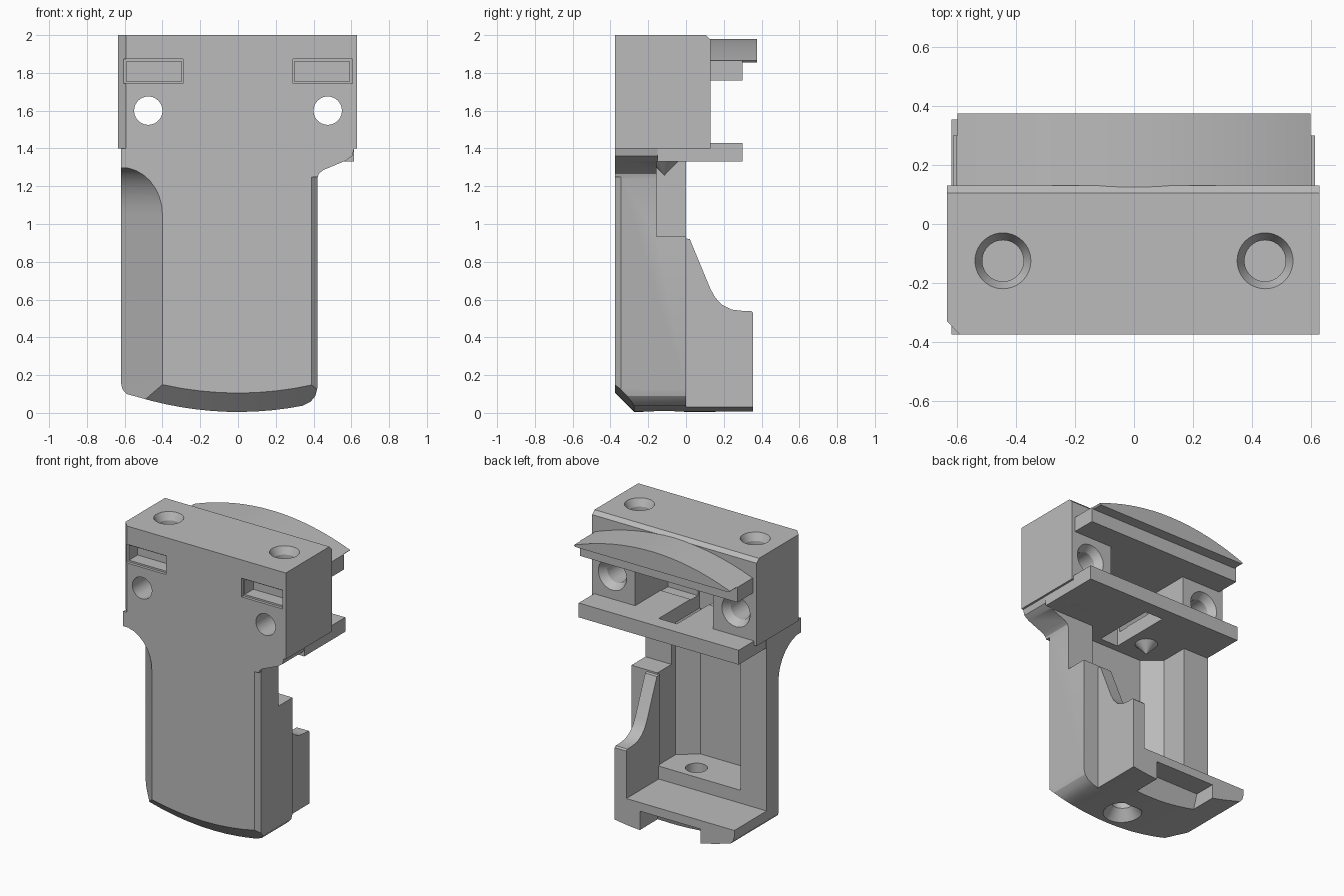
import bpy, bmesh, math
from mathutils import Matrix

old = bpy.data.objects.get("Cube")
if old:
    bpy.data.objects.remove(old, do_unlink=True)

grey = bpy.data.materials.new("matte grey")
grey.use_nodes = True
colour = (0.5, 0.5, 0.5, 1)
grey.diffuse_color = colour
grey.node_tree.nodes["Principled BSDF"].inputs["Base Color"].default_value = colour


def finish(name, bm):
    bmesh.ops.recalc_face_normals(bm, faces=bm.faces)
    mesh = bpy.data.meshes.new(name)
    bm.to_mesh(mesh)
    bm.free()
    ob = bpy.data.objects.new(name, mesh)
    bpy.context.collection.objects.link(ob)
    mesh.materials.append(grey)
    return ob


def loft(name, rings):
    """Skin closed rings of equal length and cap both ends."""
    bm = bmesh.new()
    rows = [[bm.verts.new(p) for p in ring] for ring in rings]
    n = len(rows[0])
    for a, b in zip(rows, rows[1:]):
        for i in range(n):
            j = (i + 1) % n
            bm.faces.new((a[i], a[j], b[j], b[i]))
    bm.faces.new(rows[0])
    bm.faces.new(rows[-1])
    return finish(name, bm)


def prism(name, pts, axis, lo, hi):
    place = {"x": lambda p, t: (t, p[0], p[1]),
             "y": lambda p, t: (p[0], t, p[1]),
             "z": lambda p, t: (p[0], p[1], t)}[axis]
    return loft(name, [[place(p, t) for p in pts] for t in (lo, hi)])


def box(name, x, y, z):
    return prism(name, [(x[0], y[0]), (x[1], y[0]), (x[1], y[1]), (x[0], y[1])], "z", *z)


def rod(name, x, y, z, r1, r2, length, axis="z"):
    """Cone or cylinder centred on a point; r1 is the low end."""
    bm = bmesh.new()
    bmesh.ops.create_cone(bm, cap_ends=True, segments=40, radius1=r1, radius2=r2, depth=length)
    if axis == "y":
        bmesh.ops.rotate(bm, verts=bm.verts, matrix=Matrix.Rotation(-math.pi / 2, 3, "X"))
    bmesh.ops.translate(bm, verts=bm.verts, vec=(x, y, z))
    return finish(name, bm)


def cut(target, *cutters):
    for c in cutters:
        m = target.modifiers.new("cut", "BOOLEAN")
        m.operation, m.solver, m.object = "DIFFERENCE", "EXACT", c
        bpy.context.view_layer.update()
        done = bpy.data.meshes.new_from_object(
            target.evaluated_get(bpy.context.evaluated_depsgraph_get()))
        target.modifiers.clear()
        target.data = done


def remove(*obs):
    for ob in obs:
        bpy.data.objects.remove(ob, do_unlink=True)


def base(x):
    return 0.005 + 0.28 * x * x


# Lower body outline: bowed base, rounded corners, flare on the left
steps = [-0.54 + 0.08 * i for i in range(12)]
bottom = [(-0.62, 0.16), (-0.612, 0.125), (-0.59, 0.1)] + [(x, base(x)) for x in steps]
outline = bottom + [(0.385, 0.06), (0.41, 0.09), (0.42, 0.13), (0.42, 1.24), (0.427, 1.265),
                    (0.45, 1.285), (0.57, 1.335), (0.605, 1.36), (0.615, 1.4), (-0.62, 1.4)]
body = prism("lower_body", outline, "y", -0.375, 0)

# Cell cavity, side window, base hole, strap slot
cavity = prism("cavity_cutter", [(0.22, 0.05), (0.22, -0.2), (0.1, -0.3), (-0.3, -0.3),
                                 (-0.42, -0.2), (-0.42, 0.05)], "z", 0.29, 1.33)
window = box("window_cutter", (0.2, 0.7), (-0.155, 0.05), (0.935, 1.33))
base_hole = rod("base_hole_cutter", 0, -0.115, 0.15, 0.07, 0.07, 0.5)
base_sink = rod("base_sink_cutter", 0, -0.115, 0.03, 0.145, 0.07, 0.1)
slot = box("slot_cutter", (-0.07, 0.07), (-0.25, 0.2), (1.2, 1.5))

# Front edge bevels: narrow on the left, wide with a rounded run-out on the right
rings = []
for z, t in [(-0.1, 1), (1.05, 1)] + [
        (1.05 + 0.25 * math.sin(a), math.cos(a)) for a in [0.2 * k for k in range(1, 8)]]:
    rings.append([(-0.63, -0.385, z), (-0.62 + 0.22 * t, -0.385, z),
                  (-0.62 + 0.22 * t, -0.375, z), (-0.62, -0.375 + 0.245 * t, z),
                  (-0.63, -0.375 + 0.245 * t, z)])
wide_bevel = loft("wide_bevel_cutter", rings)
narrow_bevel = prism("narrow_bevel_cutter", [(0.38, -0.385), (0.43, -0.385), (0.43, -0.335)],
                     "z", -0.1, 1.25)
toe_bevel = loft("toe_bevel_cutter", [
    [(x, -0.39, base(x) - 0.03), (x, -0.39, base(x) + 0.115), (x, -0.245, base(x) - 0.03)]
    for x in [-0.7 + 0.1 * i for i in range(13)]])
cut(body, wide_bevel, narrow_bevel, toe_bevel, cavity, window, base_hole, base_sink, slot)

# Rear shelf with a notch under its edge
shelf = prism("rear_shelf", [p for p in bottom if p[0] < 0.28]
              + [(0.3, base(0.3)), (0.3, 0.2), (-0.62, 0.2)], "y", -0.01, 0.355)
notch = prism("notch_cutter", [(0.12, -0.1), (0.4, -0.1), (0.4, 0.14), (0.2, 0.14)],
              "x", -0.36, 0.107)
cut(shelf, notch)

# Side wing with a scooped top edge
wing = prism("side_wing", [(-0.01, 0.925), (0.02, 0.92), (0.13, 0.655), (0.155, 0.61),
                           (0.19, 0.573), (0.24, 0.547), (0.3, 0.54), (0.345, 0.54),
                           (0.355, 0.53), (0.355, 0.04), (-0.01, 0.04)], "x", 0.21, 0.3)

# Ledge under the head, with a locating cone beneath
ledge = box("lower_ledge", (-0.615, 0.615), (-0.15, 0.3), (1.33, 1.43))
cut(ledge, slot)
pin = rod("locating_cone", -0.2, -0.115, 1.295, 0.002, 0.075, 0.075)

# Head block with one bevelled front corner and a bevelled rear top edge
head = prism("head_block", [(-0.635, -0.33), (-0.592, -0.375), (0.63, -0.375),
                            (0.63, 0.13), (-0.635, 0.13)], "z", 1.4, 2)
rear_bevel = prism("rear_bevel_cutter", [(0.1, 2.005), (0.14, 2.005), (0.14, 1.965)],
                   "x", -0.8, 0.8)
recess = box("recess_cutter", (-0.3, 0.3), (-0.23, 0.2), (1.425, 1.76))
cut(head, rear_bevel, recess, slot)
helpers = [rear_bevel, recess, slot]
for s in (-1, 1):
    tools = [
        rod("screw_cutter", s * 0.445, -0.125, 1.9, 0.07, 0.07, 0.3),
        rod("screw_sink_cutter", s * 0.445, -0.125, 1.98, 0.07, 0.1, 0.06),
        rod("bolt_cutter", s * 0.475, -0.1, 1.6, 0.075, 0.075, 0.8, "y"),
        rod("bolt_sink_cutter", s * 0.475, 0.11, 1.6, 0.075, 0.115, 0.06, "y"),
        box("pocket_cutter", sorted((s * 0.3, s * 0.59)), (-0.4, -0.26), (1.755, 1.86))]
    # Pocket mouth is slightly wider than its floor
    x0, x1 = sorted((s * 0.29, s * 0.605))
    tools.append(box("pocket_mouth_cutter", (x0, x1), (-0.4, -0.355), (1.743, 1.873)))
    cut(head, *tools)
    helpers += tools

# Upper rail: bowed cap overhanging a flat slab
arc = [(0.6 * math.cos(a), 1.865 + 0.115 * (1 - math.cos(a) ** 2))
       for a in [math.pi * k / 24 for k in range(25)]]
cap = prism("rail_cap", [(-0.59, 1.855), (0.59, 1.855)] + arc, "y", 0.1, 0.375)
slab = box("rail_slab", (-0.605, 0.605), (0.115, 0.3), (1.76, 1.865))

remove(cavity, window, base_hole, base_sink, wide_bevel, narrow_bevel, toe_bevel, notch, *helpers)

# Smooth the round surfaces, keep the hard edges
bpy.ops.object.select_all(action="DESELECT")
for ob in (body, shelf, wing, ledge, pin, head, cap, slab):
    ob.select_set(True)
    bpy.context.view_layer.objects.active = ob
bpy.ops.object.shade_smooth_by_angle(angle=math.radians(25))
